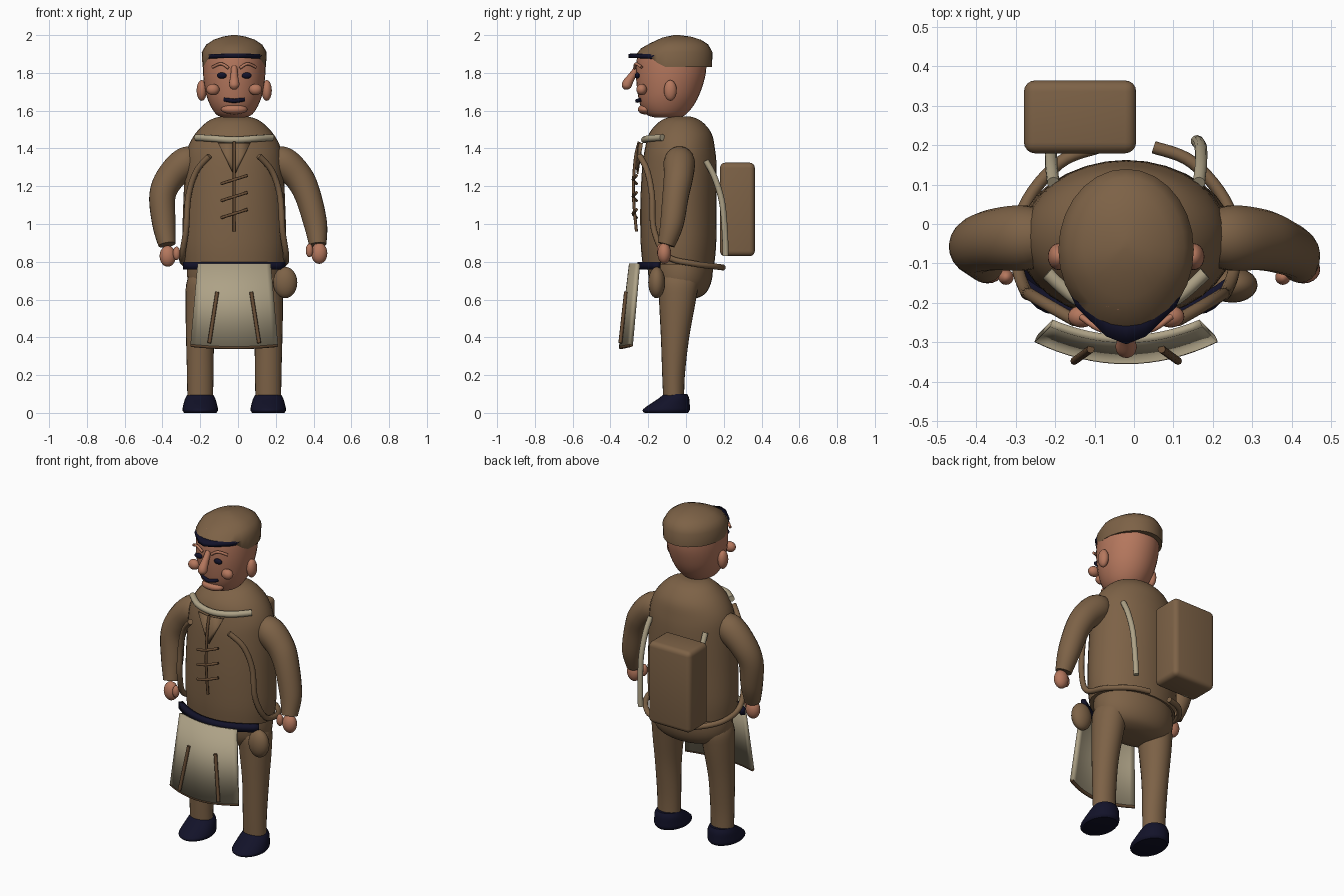
import bpy, bmesh, math
from mathutils import Vector

CX = -0.02  # body midline


def material(name, rgb):
    m = bpy.data.materials.new(name)
    m.diffuse_color = (*rgb, 1)
    return m


BROWN = material("brown cloth", (0.205, 0.122, 0.062))
SKIN = material("skin", (0.46, 0.185, 0.11))
CREAM = material("cream linen", (0.42, 0.36, 0.24))
NAVY = material("dark navy", (0.006, 0.006, 0.022))
TRIM = material("brown trim", (0.14, 0.075, 0.036))


def finish(name, bm, mat, angle=50):
    bmesh.ops.recalc_face_normals(bm, faces=bm.faces)
    me = bpy.data.meshes.new(name)
    bm.to_mesh(me)
    bm.free()
    ob = bpy.data.objects.new(name, me)
    bpy.context.collection.objects.link(ob)
    me.materials.append(mat)
    bpy.ops.object.select_all(action='DESELECT')
    bpy.context.view_layer.objects.active = ob
    ob.select_set(True)
    bpy.ops.object.shade_smooth_by_angle(angle=math.radians(angle))
    return ob


def skin_rings(name, rings, mat, angle=50):
    bm = bmesh.new()
    vs = [[bm.verts.new(p) for p in r] for r in rings]
    n = len(vs[0])
    for a, b in zip(vs, vs[1:]):
        for i in range(n):
            bm.faces.new((a[i], a[(i + 1) % n], b[(i + 1) % n], b[i]))
    bm.faces.new(vs[0])
    bm.faces.new(vs[-1])
    return finish(name, bm, mat, angle)


def spline(pts, steps=6):
    """Catmull-Rom through tuples of any length."""
    P = [pts[0]] + list(pts) + [pts[-1]]
    out = []
    for i in range(1, len(P) - 2):
        for s in range(steps):
            t = s / steps
            out.append([0.5 * (2 * b + (c - a) * t + (2 * a - 5 * b + 4 * c - d) * t * t
                               + (3 * b - a - 3 * c + d) * t ** 3)
                        for a, b, c, d in zip(P[i - 1], P[i], P[i + 1], P[i + 2])])
    return out + [list(pts[-1])]


def loft(name, rows, mat, steps=4, n=32, angle=50, warp=None):
    """Rows are (z, centre x, centre y, radius x, radius y)."""
    rings = []
    for z, x, y, rx, ry in (spline(rows, steps) if steps > 1 else rows):
        ring = [Vector((x + rx * math.cos(k * math.tau / n),
                        y + ry * math.sin(k * math.tau / n), z)) for k in range(n)]
        rings.append([warp(p) for p in ring] if warp else ring)
    return skin_rings(name, rings, mat, angle)


def tube(name, rows, mat, r=None, n=10, steps=6):
    """Rows are (x, y, z) or (x, y, z, radius)."""
    pts = spline([tuple(p) + ((r,) if r else ()) for p in rows], steps)
    c = [Vector(p[:3]) for p in pts]
    rings, u = [], None
    for i, p in enumerate(pts):
        t = (c[min(i + 1, len(c) - 1)] - c[max(i - 1, 0)]).normalized()
        u = t.orthogonal() if u is None else u - t * u.dot(t)
        u.normalize()
        v = t.cross(u)
        rings.append([c[i] + p[3] * (u * math.cos(k * math.tau / n) + v * math.sin(k * math.tau / n))
                      for k in range(n)])
    return skin_rings(name, rings, mat)


def ball(name, loc, size, mat, seg=20):
    bm = bmesh.new()
    bmesh.ops.create_uvsphere(bm, u_segments=seg, v_segments=seg // 2 + 2, radius=1)
    for v in bm.verts:
        v.co = Vector([a * b for a, b in zip(v.co, size)]) + Vector(loc)
    return finish(name, bm, mat)


def sheet(name, outer, inner, mat, thick):
    """Strip between two point rows, given thickness."""
    bm = bmesh.new()
    a = [bm.verts.new(p) for p in outer]
    b = [bm.verts.new(p) for p in inner]
    for i in range(len(a) - 1):
        bm.faces.new((a[i], a[i + 1], b[i + 1], b[i]))
    ob = finish(name, bm, mat, 40)
    m = ob.modifiers.new("thickness", 'SOLIDIFY')
    m.thickness, m.offset = thick, 0
    return ob


# Torso and hips
loft("jacket", [(0.785, CX, -0.04, 0.265, 0.19), (0.9, CX, -0.04, 0.275, 0.2), (1.1, CX, -0.04, 0.27, 0.202),
                (1.3, CX, -0.035, 0.26, 0.197), (1.4, CX, -0.032, 0.247, 0.185), (1.48, CX, -0.03, 0.205, 0.165),
                (1.54, CX, -0.028, 0.145, 0.115), (1.565, CX, -0.027, 0.09, 0.065), (1.57, CX, -0.027, 0.04, 0.03)], BROWN)
loft("hips", [(0.83, CX, -0.035, 0.24, 0.17), (0.75, CX, -0.03, 0.25, 0.172), (0.68, CX, -0.03, 0.24, 0.16),
              (0.63, CX, -0.03, 0.2, 0.13), (0.605, CX, -0.03, 0.12, 0.08), (0.6, CX, -0.03, 0.04, 0.03)], BROWN)

for s, side in ((-1, "left"), (1, "right")):
    x = CX + s * 0.18
    # Legs and shoes
    loft(side + "_leg", [(0.06, x, -0.065, 0.068, 0.055), (0.2, x, -0.066, 0.07, 0.06), (0.4, x, -0.058, 0.075, 0.075),
                         (0.6, x - s * 0.01, -0.045, 0.088, 0.098), (0.7, x - s * 0.02, -0.04, 0.09, 0.105),
                         (0.77, x - s * 0.03, -0.04, 0.06, 0.07)], BROWN, n=24)
    loft(side + "_shoe", [(0.0, x, -0.105, 0.085, 0.115), (0.015, x, -0.105, 0.094, 0.125), (0.04, x, -0.09, 0.09, 0.11),
                          (0.075, x, -0.065, 0.08, 0.082), (0.1, x, -0.055, 0.066, 0.062)], NAVY, n=24)
    # Head side details
    ball(side + "_ear", (CX + s * 0.172, -0.083, 1.707), (0.027, 0.034, 0.055), SKIN)
    ball(side + "_cheek", (CX + s * 0.113, -0.235, 1.712), (0.035, 0.028, 0.03), SKIN)
    ball(side + "_eye", (CX + s * 0.066, -0.258, 1.786), (0.026, 0.012, 0.016), NAVY)
    tube(side + "_eyebrow", [(CX + s * 0.03, -0.272, 1.825), (CX + s * 0.07, -0.265, 1.848),
                             (CX + s * 0.115, -0.235, 1.83)], SKIN, 0.008, 8)
    # Harness around the body
    tube(side + "_harness", [(CX + s * 0.13, -0.245, 1.36), (CX + s * 0.2, -0.205, 1.28), (CX + s * 0.242, -0.18, 1.15),
                             (CX + s * 0.255, -0.17, 0.97), (CX + s * 0.275, -0.1, 0.83), (CX + s * 0.26, 0.04, 0.79),
                             (CX + s * 0.17, 0.155, 0.775), (CX + s * 0.07, 0.195, 0.77)], BROWN, 0.016)
    # Pale pack straps
    tube(side + "_pack_strap", [(CX + s * 0.185, 0.105, 1.335), (CX + s * 0.19, 0.15, 1.25), (CX + s * 0.19, 0.19, 1.12),
                                (CX + s * 0.185, 0.205, 0.97), (CX + s * 0.18, 0.21, 0.83)], CREAM, 0.016)
    # Lapels
    sheet(side + "_lapel", [(CX + s * 0.085, -0.232, 1.43), (CX + s * 0.004, -0.256, 1.265)],
          [(CX + s * 0.008, -0.25, 1.43), (CX, -0.262, 1.3)], BROWN, 0.008)
    # Apron pleats
    tube(side + "_apron_pleat", [(CX + s * 0.09, -0.318, 0.64), (CX + s * 0.132, -0.348, 0.37)], TRIM, 0.01, 8)

# Arms and hands
tube("left_arm", [(-0.20, -0.035, 1.35, 0.05), (-0.27, -0.035, 1.33, 0.082), (-0.355, -0.04, 1.25, 0.078),
                  (-0.4, -0.055, 1.15, 0.07), (-0.392, -0.075, 1.0, 0.062), (-0.376, -0.105, 0.89, 0.046)], BROWN, n=20)
tube("right_arm", [(0.16, -0.035, 1.35, 0.05), (0.235, -0.035, 1.33, 0.082), (0.32, -0.04, 1.25, 0.078),
                   (0.37, -0.055, 1.15, 0.07), (0.41, -0.075, 1.0, 0.062), (0.422, -0.105, 0.89, 0.046)], BROWN, n=20)
for side, hx, hz, tx in (("left", -0.372, 0.83, -0.325), ("right", 0.43, 0.845, 0.378)):
    ball(side + "_hand", (hx, -0.115, hz), (0.043, 0.036, 0.056), SKIN)
    ball(side + "_thumb", (tx, -0.135, hz + 0.015), (0.02, 0.02, 0.036), SKIN, 14)

# Head
loft("head", [(1.565, CX, -0.1, 0.06, 0.07), (1.58, CX, -0.105, 0.095, 0.105), (1.63, CX, -0.1, 0.128, 0.142),
              (1.7, CX, -0.09, 0.152, 0.167), (1.8, CX, -0.08, 0.165, 0.185), (1.9, CX, -0.075, 0.16, 0.18),
              (1.94, CX, -0.07, 0.13, 0.15)], SKIN)
tube("nose", [(CX, -0.255, 1.83, 0.016), (CX, -0.285, 1.785, 0.02), (CX, -0.31, 1.745, 0.027),
              (CX, -0.315, 1.725, 0.024), (CX, -0.316, 1.712, 0.01)], SKIN, n=14)
tube("moustache", [(CX - 0.052, -0.235, 1.66), (CX, -0.258, 1.652), (CX + 0.052, -0.235, 1.66)], NAVY, 0.011, 8)
ball("chin", (CX, -0.215, 1.607), (0.07, 0.04, 0.027), SKIN)


# Cap with raised front edge, and pointed peak
def cap_warp(p):
    if p.z < 1.86 and p.y < -0.13:
        p.z += 0.055 * min(1, (-0.13 - p.y) / 0.06)
    elif p.z > 1.9 and p.y < -0.1:
        p.z -= 0.02 * min(1, (-0.1 - p.y) / 0.1)
    return p


loft("cap", [(1.832, CX, -0.065, 0.168, 0.203), (1.91, CX, -0.065, 0.172, 0.205), (1.95, CX, -0.06, 0.148, 0.178),
             (1.975, CX, -0.055, 0.11, 0.135), (1.992, CX, -0.05, 0.06, 0.075), (2.0, CX, -0.05, 0.012, 0.015)],
     BROWN, steps=1, n=28, warp=cap_warp)
sheet("cap_peak", [(CX + x, y, z) for x, y, z in ((-0.15, -0.15, 1.882), (-0.125, -0.21, 1.887), (-0.05, -0.285, 1.89),
                                                 (0, -0.305, 1.89), (0.05, -0.285, 1.89), (0.125, -0.21, 1.887), (0.15, -0.15, 1.882))],
      [(CX + x, y, 1.893) for x, y in ((-0.14, -0.13), (-0.11, -0.17), (-0.05, -0.22), (0, -0.235),
                                       (0.05, -0.22), (0.11, -0.17), (0.14, -0.13))], NAVY, 0.022)

# Collar, placket and toggles
tube("collar", [(CX - 0.2, -0.125, 1.458), (CX - 0.11, -0.198, 1.452), (CX, -0.22, 1.445),
                (CX + 0.11, -0.198, 1.452), (CX + 0.2, -0.125, 1.458)], CREAM, 0.018)
tube("placket", [(CX, -0.248, 1.435), (CX, -0.268, 1.35), (CX, -0.279, 1.2), (CX, -0.274, 1.08), (CX, -0.262, 0.96)], TRIM, 0.008, 8)
for i in range(3):
    z = 1.235 - i * 0.09
    tube(f"toggle_{i + 1}", [(CX - 0.07, -0.262, z - 0.022), (CX, -0.28, z), (CX + 0.07, -0.262, z + 0.022)], TRIM, 0.008, 8)

# Belt and apron
arc = [k / 8 for k in range(-8, 9)]
belt = [(CX + 0.265 * t, -0.245 + 0.1 * t * t) for t in arc]
sheet("belt", [(x, y, 0.80) for x, y in belt], [(x, y, 0.758) for x, y in belt], NAVY, 0.025)
top = [(CX + 0.19 * t, -0.292 + 0.04 * t * t, 0.79) for t in arc]
hem = [(CX + 0.228 * t, -0.345 + 0.055 * t * t, 0.348 + 0.012 * t * t) for t in arc]
sheet("apron", top, hem, CREAM, 0.02)
tube("apron_hem", hem, TRIM, 0.011, 8, steps=1)

# Side pouch
ball("pouch", (0.25, -0.155, 0.69), (0.064, 0.045, 0.083), BROWN)

# Backpack
bm = bmesh.new()
bmesh.ops.create_cube(bm, size=1)
for v in bm.verts:
    v.co = Vector((-0.137 + v.co.x * 0.285, 0.272 + v.co.y * 0.185, 1.077 + v.co.z * 0.495))
bmesh.ops.bevel(bm, geom=bm.edges[:], offset=0.028, segments=4, profile=0.5, affect='EDGES')
finish("backpack", bm, BROWN)
